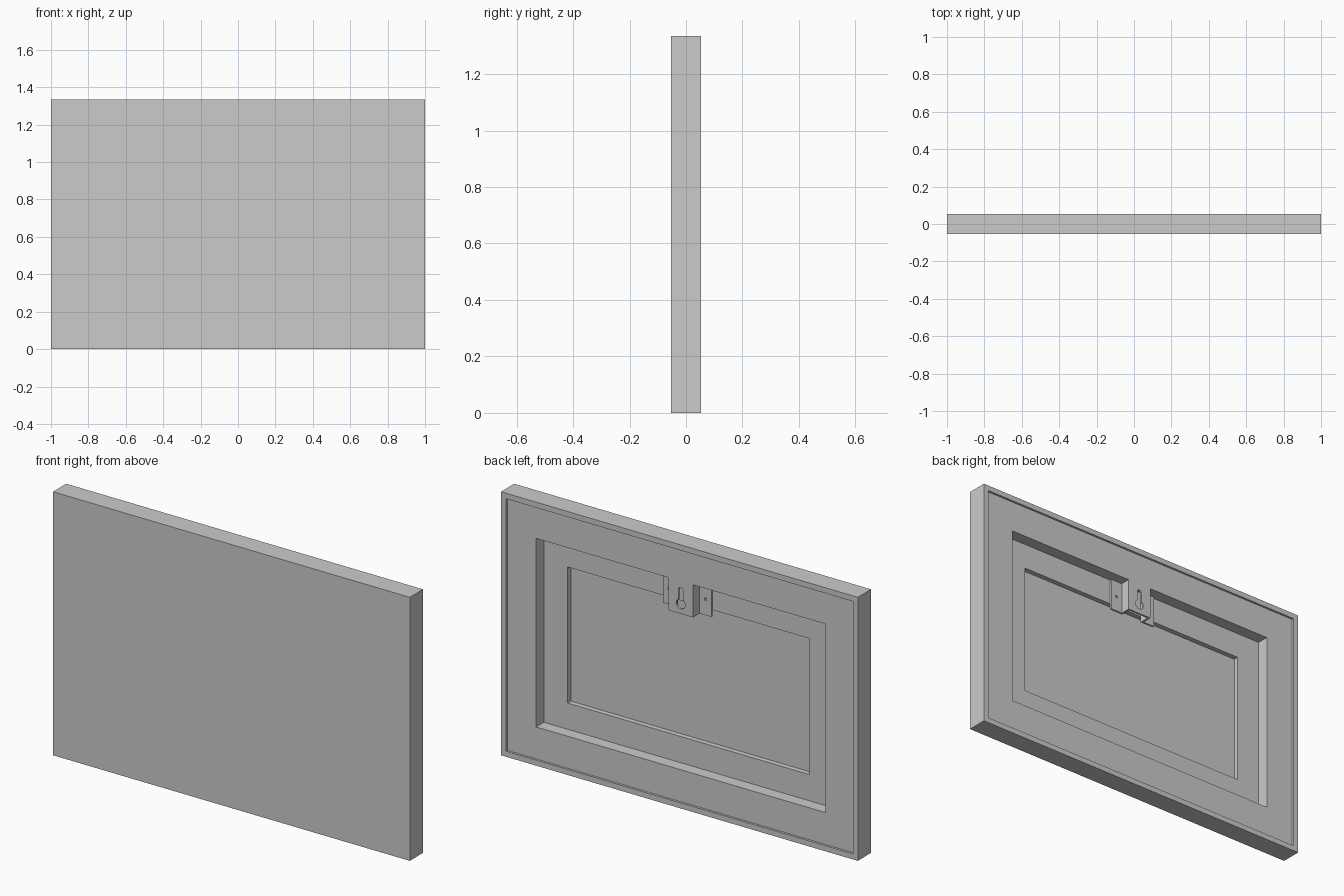
import bpy, bmesh, math

if "Cube" in bpy.data.objects:
    bpy.data.objects.remove(bpy.data.objects["Cube"])

W, H, D = 1.0, 1.335, 0.053   # half width, height, half depth


def make_object(name, bm):
    bmesh.ops.recalc_face_normals(bm, faces=bm.faces)
    mesh = bpy.data.meshes.new(name)
    bm.to_mesh(mesh)
    bm.free()
    ob = bpy.data.objects.new(name, mesh)
    bpy.context.collection.objects.link(ob)
    return ob


def prism(name, pts, offset):
    bm = bmesh.new()
    face = bm.faces.new([bm.verts.new(p) for p in pts])
    new = bmesh.ops.extrude_face_region(bm, geom=[face])["geom"]
    verts = [g for g in new if isinstance(g, bmesh.types.BMVert)]
    bmesh.ops.translate(bm, verts=verts, vec=offset)
    return make_object(name, bm)


def arc(cx, cz, r, a0, a1, n):
    angles = [math.radians(a0 + (a1 - a0) * i / n) for i in range(n + 1)]
    return [(cx + r * math.cos(a), cz + r * math.sin(a)) for a in angles]


def cut(target, outline, y0, depth):
    cutter = prism("cutter", [(x, y0, z) for x, z in outline], (0, depth, 0))
    cutter.hide_render = True
    mod = target.modifiers.new("cut", "BOOLEAN")
    mod.operation = "DIFFERENCE"
    mod.solver = "EXACT"
    mod.object = cutter
    bpy.context.view_layer.objects.active = target
    bpy.ops.object.modifier_apply(modifier=mod.name)
    bpy.data.objects.remove(cutter)


# Panel: solid front, back stepped inward through nested rectangles (inset, y)
FACE, FLOOR, INNER = 0.042, -0.020, -0.046
steps = [(0, -D), (0, D), (0.028, D), (0.028, FACE), (0.19, FACE),
         (0.19, FLOOR), (0.323, FLOOR), (0.323, INNER)]
bm = bmesh.new()
loops = []
for i, y in steps:
    corners = [(-W + i, i), (W - i, i), (W - i, H - i), (-W + i, H - i)]
    loops.append([bm.verts.new((x, y, z)) for x, z in corners])
for a, b in zip(loops, loops[1:]):
    for k in range(4):
        j = (k + 1) % 4
        bm.faces.new((a[k], a[j], b[j], b[k]))
bm.faces.new(loops[0])
bm.faces.new(loops[-1])
make_object("wall_panel", bm)

# Hanger bracket: hat-shaped sheet profile, extruded upward
T = 0.010
half = [(0.069, FACE), (0.069, FLOOR + T), (0.135, FLOOR + T),
        (0.135, FLOOR), (0.069 - T, FLOOR), (0.069 - T, FACE - T)]
profile = half + [(-x, y) for x, y in reversed(half)]
z0, z1 = 0.98, H - 0.19
bracket = prism("hanger_bracket", [(x, y, z0) for x, y in profile], (0, 0, z1 - z0))

# Keyhole slot and screw holes
slot, bulb, zc, zt = 0.013, 0.025, 1.030, 1.100
a = math.degrees(math.acos(slot / bulb))
keyhole = arc(0, zc, bulb, 180 - a, 360 + a, 20) + arc(0, zt, slot, 0, 180, 8)
cut(bracket, keyhole, FACE - 2 * T, 3 * T)
for s in (-1, 1):
    cut(bracket, arc(s * 0.102, 1.06, 0.007, 0, 330, 11), FLOOR - T, 3 * T)
